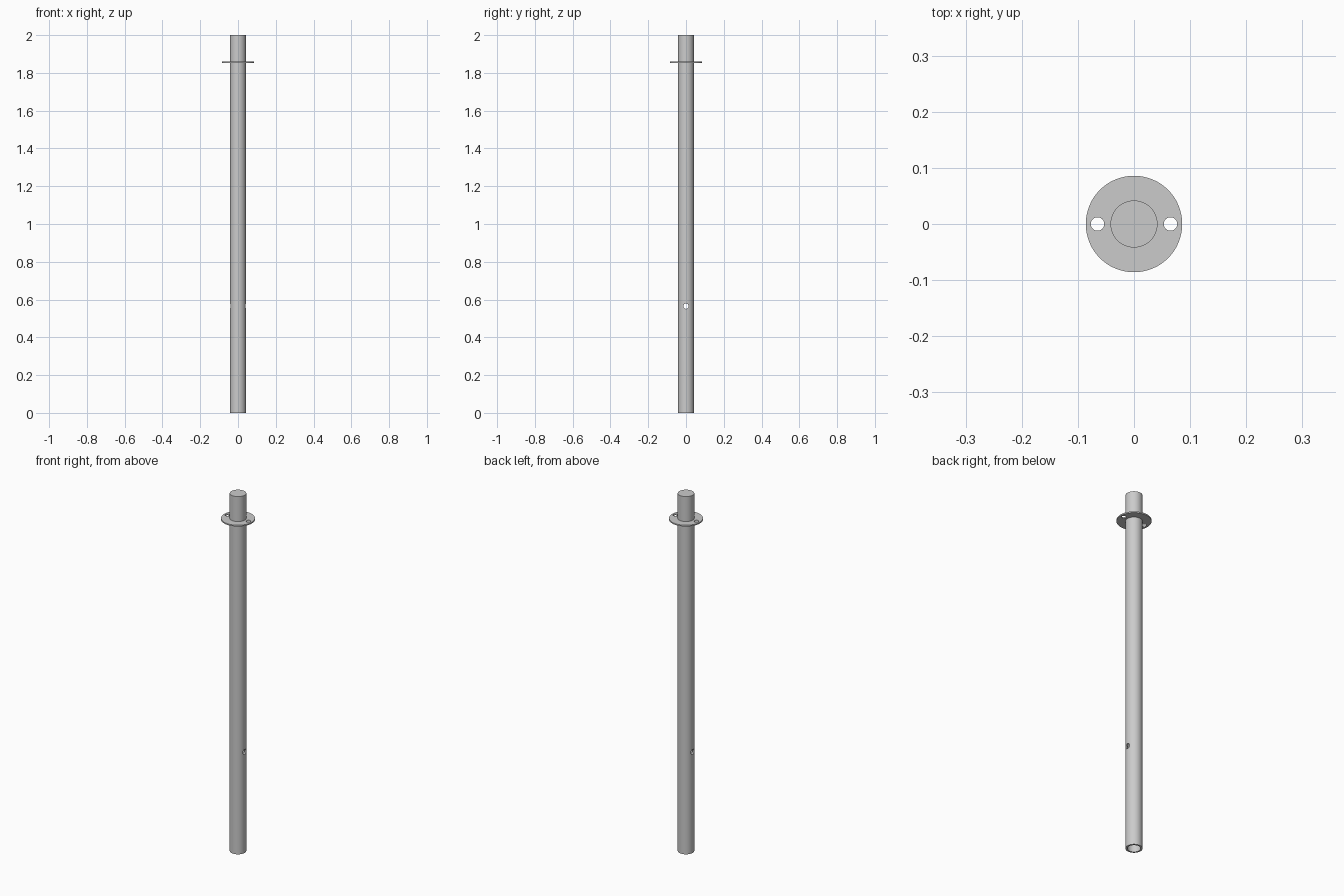
import bpy, bmesh, math

if "Cube" in bpy.data.objects:
    bpy.data.objects.remove(bpy.data.objects["Cube"])

SIDES = 64
TUBE_R, BORE_R = 0.042, 0.033
FLANGE_Z, FLANGE_R, FLANGE_T = 1.857, 0.086, 0.007


def lathe(name, profile, closed=False):
    """Revolve (radius, z) points about the z axis."""
    bm = bmesh.new()
    verts = [bm.verts.new((r, 0, z)) for r, z in profile]
    pairs = list(zip(verts, verts[1:]))
    if closed:
        pairs.append((verts[-1], verts[0]))
    edges = [bm.edges.new(p) for p in pairs]
    bmesh.ops.spin(bm, geom=verts + edges, cent=(0, 0, 0), axis=(0, 0, 1),
                   angle=math.tau, steps=SIDES, use_duplicate=False)
    bmesh.ops.remove_doubles(bm, verts=bm.verts, dist=1e-5)
    bmesh.ops.recalc_face_normals(bm, faces=bm.faces)
    mesh = bpy.data.meshes.new(name)
    bm.to_mesh(mesh)
    bm.free()
    obj = bpy.data.objects.new(name, mesh)
    bpy.context.collection.objects.link(obj)
    return obj


def drill(obj, radius, depth, location, rotation=(0, 0, 0)):
    """Cut a round hole and bake the result."""
    bpy.ops.mesh.primitive_cylinder_add(vertices=32, radius=radius, depth=depth,
                                        location=location, rotation=rotation)
    cutter = bpy.context.object
    cutter.hide_render = True
    mod = obj.modifiers.new("hole", 'BOOLEAN')
    mod.operation, mod.solver, mod.object = 'DIFFERENCE', 'EXACT', cutter
    bpy.context.view_layer.objects.active = obj
    bpy.ops.object.modifier_apply(modifier=mod.name)
    bpy.data.objects.remove(cutter, do_unlink=True)


def smooth(obj):
    bpy.ops.object.select_all(action='DESELECT')
    obj.select_set(True)
    bpy.context.view_layer.objects.active = obj
    bpy.ops.object.shade_smooth_by_angle(angle=math.radians(30))


# Hollow post: capped top, open bottom
post = lathe("post", [(0, 2), (TUBE_R, 2), (TUBE_R, 0), (BORE_R, 0),
                      (BORE_R, 1.99), (0, 1.99)])

# Cross pin hole through both walls
drill(post, 0.014, 0.3, (0, 0, 0.565), (0, math.pi / 2, 0))

# Mounting flange around the post
z0, z1 = FLANGE_Z - FLANGE_T / 2, FLANGE_Z + FLANGE_T / 2
flange = lathe("flange", [(TUBE_R, z0), (FLANGE_R, z0),
                          (FLANGE_R, z1), (TUBE_R, z1)], closed=True)

# Bolt holes on either side
for side in (-1, 1):
    drill(flange, 0.012, 0.1, (side * 0.065, 0, FLANGE_Z))

for part in (post, flange):
    smooth(part)
